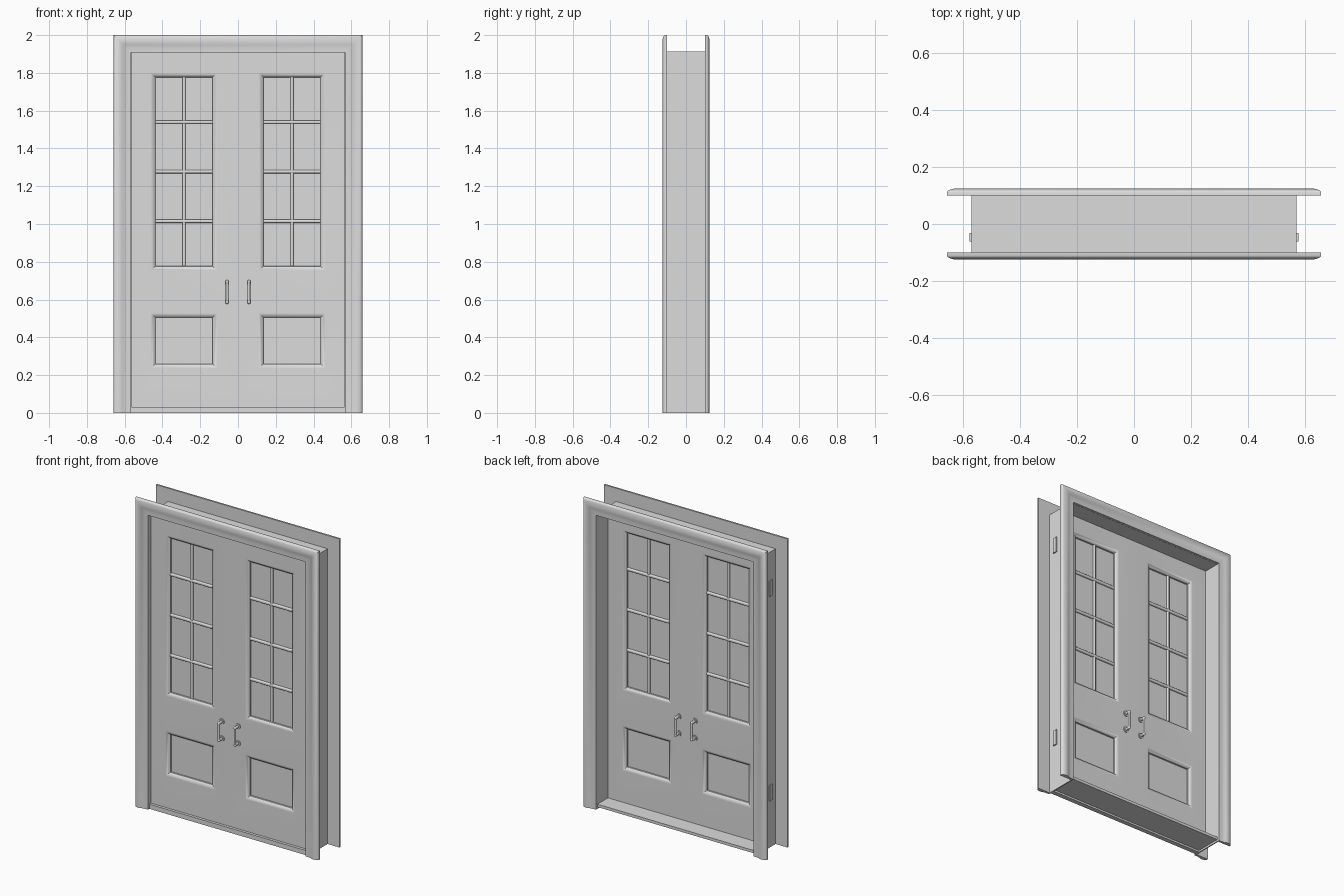
import bpy, bmesh, math
from mathutils import Vector

if "Cube" in bpy.data.objects:
    bpy.data.objects.remove(bpy.data.objects["Cube"])

grey = bpy.data.materials.new("light_grey")
grey.diffuse_color = (0.72, 0.72, 0.72, 1)
grey.use_nodes = True
grey.node_tree.nodes["Principled BSDF"].inputs["Base Color"].default_value = grey.diffuse_color


def finish(bm, name, angle=35):
    bmesh.ops.recalc_face_normals(bm, faces=bm.faces)
    me = bpy.data.meshes.new(name)
    bm.to_mesh(me)
    bm.free()
    me.materials.append(grey)
    ob = bpy.data.objects.new(name, me)
    bpy.context.collection.objects.link(ob)
    bpy.ops.object.select_all(action='DESELECT')
    ob.select_set(True)
    bpy.context.view_layer.objects.active = ob
    bpy.ops.object.shade_smooth_by_angle(angle=math.radians(angle))
    return ob


def add_box(bm, x0, x1, y0, y1, z0, z1):
    vs = bmesh.ops.create_cube(bm, size=1)['verts']
    for v in vs:
        v.co = Vector((x0 if v.co.x < 0 else x1,
                       y0 if v.co.y < 0 else y1,
                       z0 if v.co.z < 0 else z1))


def add_tube(bm, a, b, r, n=16):
    a, b = Vector(a), Vector(b)
    d = b - a
    vs = bmesh.ops.create_cone(bm, cap_ends=True, segments=n, radius1=r,
                               radius2=r, depth=d.length)['verts']
    q = d.to_track_quat('Z', 'Y')
    for v in vs:
        v.co = q @ v.co + (a + b) / 2


def arch(name, profile, half, top, y, sign):
    """Sweep a profile (inset, depth) up, over and down with mitred corners."""
    bm = bmesh.new()
    rings = []
    for i in range(4):
        ring = []
        for d, h in profile:
            x = (half - d) * (-1 if i < 2 else 1)
            z = top - d if i in (1, 2) else 0
            ring.append(bm.verts.new((x, y + sign * h, z)))
        rings.append(ring)
    n = len(profile)
    for a, b in zip(rings, rings[1:]):
        for k in range(n):
            bm.faces.new((a[k], a[(k + 1) % n], b[(k + 1) % n], b[k]))
    bm.faces.new(rings[0])
    bm.faces.new(rings[3])
    return finish(bm, name, 40)


# Moulded casings on both sides of the wall
casing = [(0, 0), (0, .012), (.003, .0165), (.010, .0205), (.022, .024),
          (.034, .0245), (.046, .021), (.056, .017), (.068, .015),
          (.092, .0145), (.092, 0)]
arch("front_casing", casing, .658, 2.0, -.1, -1)
arch("back_casing", casing, .658, 2.0, .1, 1)

# Jamb lining between the casings
arch("jamb", [(0, -.1), (0, .1), (.007, .1), (.007, -.1)], .572, 1.914, 0, 1)

# Sill with a deeper front lip
bm = bmesh.new()
add_box(bm, -.566, .566, -.07, .1, .012, .03)
add_box(bm, -.566, .566, -.1, -.07, 0, .03)
finish(bm, "sill")

# Door: grid with recessed cells on both faces, one leaf mirrored
FRONT, BACK = -.082, -.008
xs = [0, .111, .461, .566]
zs = [.03, .236, .528, .753, 1.80, 1.909]
bm = bmesh.new()
for y, s in ((FRONT, -1), (BACK, 1)):
    grid = [[bm.verts.new((x, y, z)) for z in zs] for x in xs]
    holes = []
    for i in range(3):
        for j in range(5):
            quad = [grid[i][j], grid[i + 1][j], grid[i + 1][j + 1], grid[i][j + 1]]
            f = bm.faces.new(quad if s < 0 else quad[::-1])
            if i == 1 and j in (1, 3):
                holes.append(f)
    bm.normal_update()
    for t, d in ((.008, .003), (.008, .005), (.007, .006), (.0005, .01)):
        bmesh.ops.inset_individual(bm, faces=holes, thickness=t, depth=-d,
                                   use_even_offset=True)
# outer rim, leaving the meeting line open
rim = [e for e in bm.edges if e.is_boundary
       and not all(abs(v.co.x) < 1e-5 for v in e.verts)]
bmesh.ops.bridge_loops(bm, edges=rim)
door = finish(bm, "door_leaves", 44)
mir = door.modifiers.new("mirror", 'MIRROR')
mir.use_clip = True
wn = door.modifiers.new("face_weight", 'WEIGHTED_NORMAL')
wn.keep_sharp = True

# Glazing bars
bm = bmesh.new()
mid = (FRONT + BACK) / 2
for s in (-1, 1):
    c = s * .286
    add_box(bm, c - .008, c + .008, mid - .025, mid + .025, .777, 1.777)
    for z in (1.54, 1.277, 1.015):
        add_box(bm, c - .151, c + .151, mid - .026, mid + .026, z - .009, z + .009)
bmesh.ops.bevel(bm, geom=[e for e in bm.edges if e.calc_length() > .2],
                offset=.005, segments=2, affect='EDGES', profile=.5)
finish(bm, "glazing_bars", 50)

# Pull handles, front and back of each leaf
bm = bmesh.new()
for x in (-.058, .058):
    for y, s in ((FRONT, -1), (BACK, 1)):
        out = y + s * .032
        for z in (.585, .695):
            add_tube(bm, (x, y, z), (x, y + s * .006, z), .018)
            add_tube(bm, (x, y, z), (x, out, z), .009)
            ball = bmesh.ops.create_uvsphere(bm, u_segments=12, v_segments=8,
                                             radius=.009)['verts']
            for v in ball:
                v.co += Vector((x, out, z))
        add_tube(bm, (x, out, .585), (x, out, .695), .007)
finish(bm, "handles")

# Hinge plates on the outside of the jamb
bm = bmesh.new()
for s in (-1, 1):
    for z in (.355, 1.68):
        add_box(bm, s * .575 - .004, s * .575 + .004, -.061, -.031, z - .05, z + .05)
finish(bm, "hinges")
